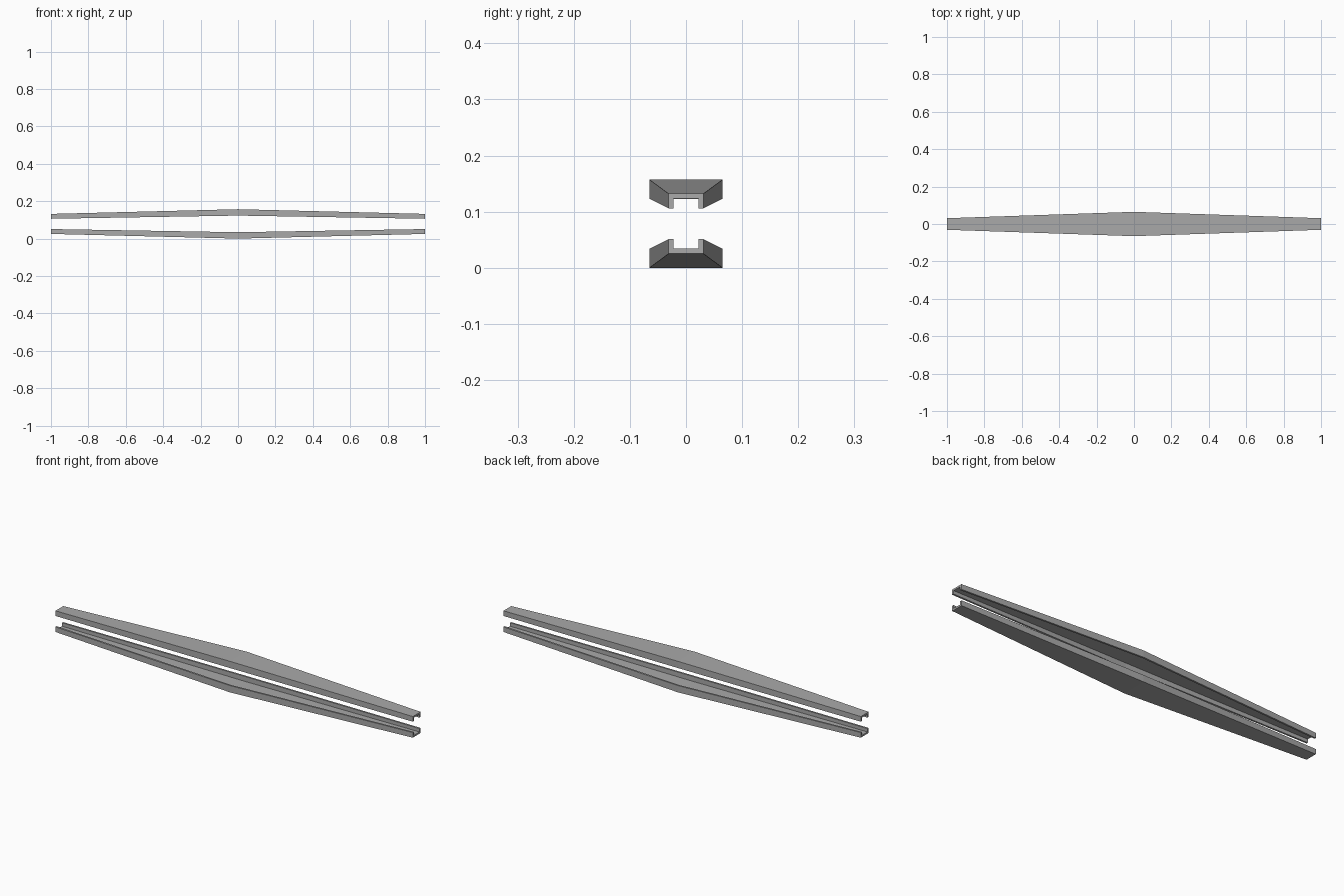
import bpy
import bmesh

cube = bpy.data.objects.get("Cube")
if cube:
    bpy.data.objects.remove(cube)

# Plain steel grey
steel = bpy.data.materials.new("steel_grey")
steel.use_nodes = True
grey = (0.4, 0.4, 0.4, 1)
steel.diffuse_color = grey
steel.node_tree.nodes["Principled BSDF"].inputs["Base Color"].default_value = grey

HEIGHT = 0.157
WALL = 0.009

# Cross-section stations: x, half width, web outer z, flange tip z
STATIONS = [(-1, 0.031, 0.132, 0.106),
            (0, 0.065, HEIGHT, 0.123),
            (1, 0.031, 0.132, 0.106)]


def channel_profile(half, top, tip):
    """U-shaped section, open towards the flange tips."""
    inner = half - WALL
    right = [(half, tip), (half, top)]
    left = [(-y, z) for y, z in reversed(right)]
    web = top - WALL
    return right + left + [(-inner, tip), (-inner, web), (inner, web), (inner, tip)]


def make_channel(name, flip):
    bm = bmesh.new()
    rings = []
    for x, half, top, tip in STATIONS:
        ring = [bm.verts.new((x, y, HEIGHT - z if flip else z))
                for y, z in channel_profile(half, top, tip)]
        rings.append(ring)
    # Skin between neighbouring sections
    n = len(rings[0])
    for a, b in zip(rings, rings[1:]):
        for i in range(n):
            j = (i + 1) % n
            bm.faces.new((a[i], a[j], b[j], b[i]))
    # End caps: one quad for each flange and one for the web
    for ring in (rings[0], rings[-1]):
        for quad in ((0, 1, 6, 7), (1, 2, 5, 6), (2, 3, 4, 5)):
            bm.faces.new([ring[i] for i in quad])
    bmesh.ops.recalc_face_normals(bm, faces=bm.faces)
    mesh = bpy.data.meshes.new(name)
    bm.to_mesh(mesh)
    bm.free()
    mesh.materials.append(steel)
    obj = bpy.data.objects.new(name, mesh)
    bpy.context.collection.objects.link(obj)


make_channel("upper_channel", False)
make_channel("lower_channel", True)
